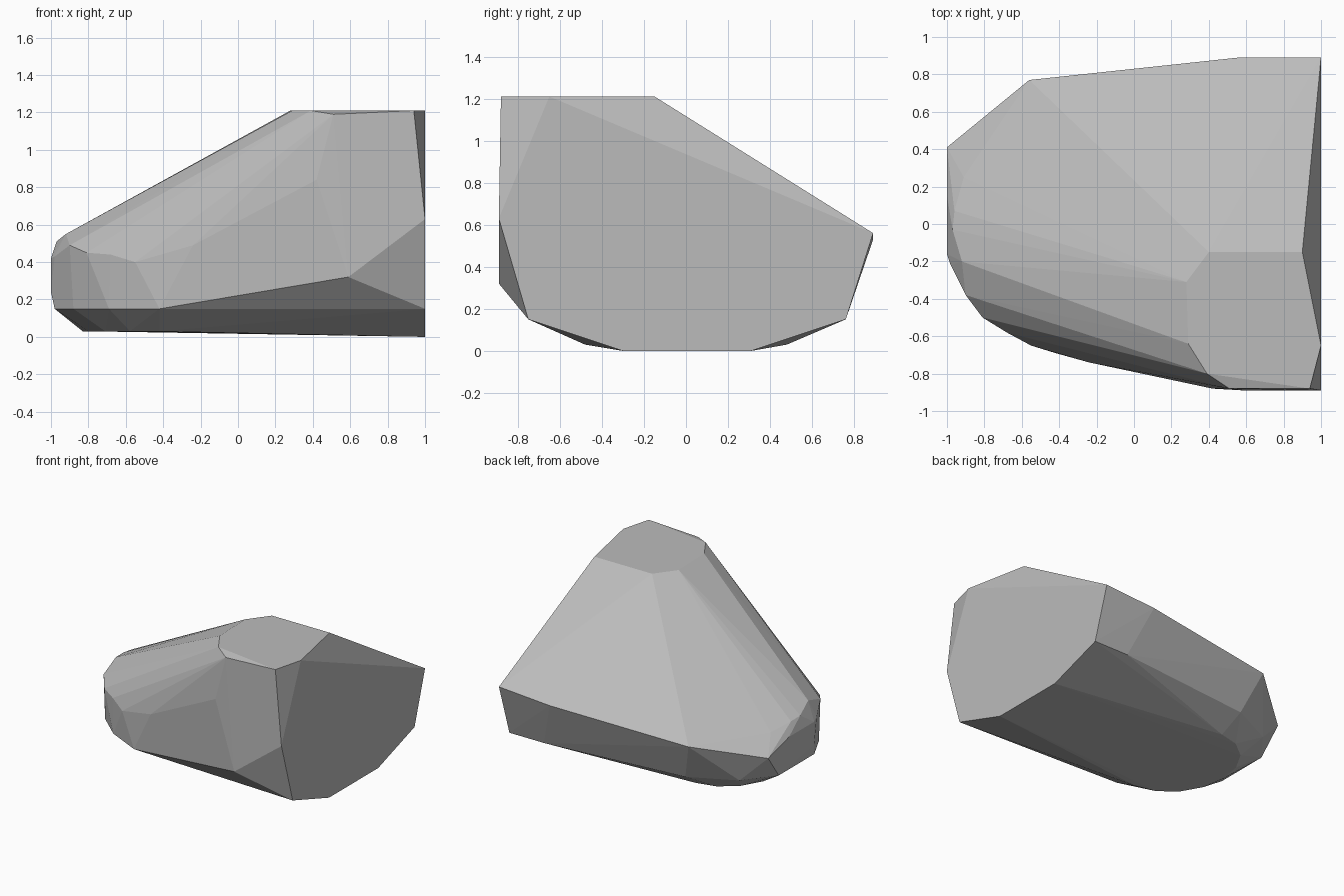
import bpy
import bmesh
from math import cos, sin, radians

# Remove the default object
default = bpy.data.objects.get("Cube")
if default:
    bpy.data.objects.remove(default, do_unlink=True)


def flat_material(name, value):
    material = bpy.data.materials.new(name)
    material.use_nodes = True
    colour = (value, value, value, 1)
    material.diffuse_color = colour
    shader = material.node_tree.nodes["Principled BSDF"]
    shader.inputs["Base Color"].default_value = colour
    shader.inputs["Roughness"].default_value = 1
    return material


def level(outline, height):
    """Lift a flat outline to one height."""
    return [(x, y, height) for x, y in outline]


# Underside: a broad foot, rounded at the narrow end, flat at the broad end
def rounded_end(centre, length, width, height, steps=8):
    points = []
    for step in range(steps + 1):
        angle = radians(90 + 180 * step / steps)
        points.append((centre + length * cos(angle), width * sin(angle), height))
    return points


foot = rounded_end(-0.42, 0.41, 0.48, 0.03)
foot += level([(1, -0.3), (1, 0.31)], 0)

# Lower rim, where the sides start to tuck under
lower_rim = level([
    (1, 0.76), (0.7, 0.76), (-0.45, 0.65), (-0.8, 0.48), (-0.98, 0.25),
    (-0.98, -0.19), (-0.88, -0.39), (-0.69, -0.56), (-0.42, -0.69), (1, -0.75),
], 0.15)

# Flat crown
crown = level([
    (0.28, -0.31), (0.4, -0.15), (0.9, -0.15), (1, -0.65),
    (0.94, -0.88), (0.39, -0.8), (0.29, -0.64),
], 1.21)

# Back edge, falling towards the narrow end
back_edge = [(1, 0.89, 0.56), (0.56, 0.89, 0.53), (-0.56, 0.77, 0.46), (-1, 0.41, 0.35)]

# Front wall, nearly upright
front_wall = [(1, -0.89, 0.63), (0.59, -0.89, 0.32), (0.42, -0.88, 0.84), (0.51, -0.88, 1.19)]

# Shoulder curving round from the front to the narrow end
shoulder = [
    (-0.24, -0.74, 0.49), (-0.55, -0.65, 0.4), (-0.68, -0.58, 0.44),
    (-0.81, -0.5, 0.45), (-0.9, -0.38, 0.49), (-0.98, -0.22, 0.43),
]

# Blunt nose of the narrow end
nose = [
    (-1, -0.16, 0.42), (-1, -0.16, 0.24), (-1, 0.15, 0.42),
    (-0.92, -0.2, 0.55), (-0.97, -0.03, 0.51), (-0.96, 0.07, 0.5), (-0.91, 0.25, 0.47),
]

# Wrap one faceted skin around all the ridges
bm = bmesh.new()
for ridge in (foot, lower_rim, crown, back_edge, front_wall, shoulder, nose):
    for point in ridge:
        bm.verts.new(point)
hull = bmesh.ops.convex_hull(bm, input=bm.verts[:])
spare = {v for v in hull["geom_interior"] + hull["geom_unused"]
         if isinstance(v, bmesh.types.BMVert)}
bmesh.ops.delete(bm, geom=list(spare), context="VERTS")
bmesh.ops.dissolve_limit(bm, angle_limit=radians(1), verts=bm.verts[:], edges=bm.edges[:])
bmesh.ops.recalc_face_normals(bm, faces=bm.faces[:])

mesh = bpy.data.meshes.new("boulder")
bm.to_mesh(mesh)
bm.free()
mesh.materials.append(flat_material("stone grey", 0.5))
boulder = bpy.data.objects.new("boulder", mesh)
bpy.context.collection.objects.link(boulder)
